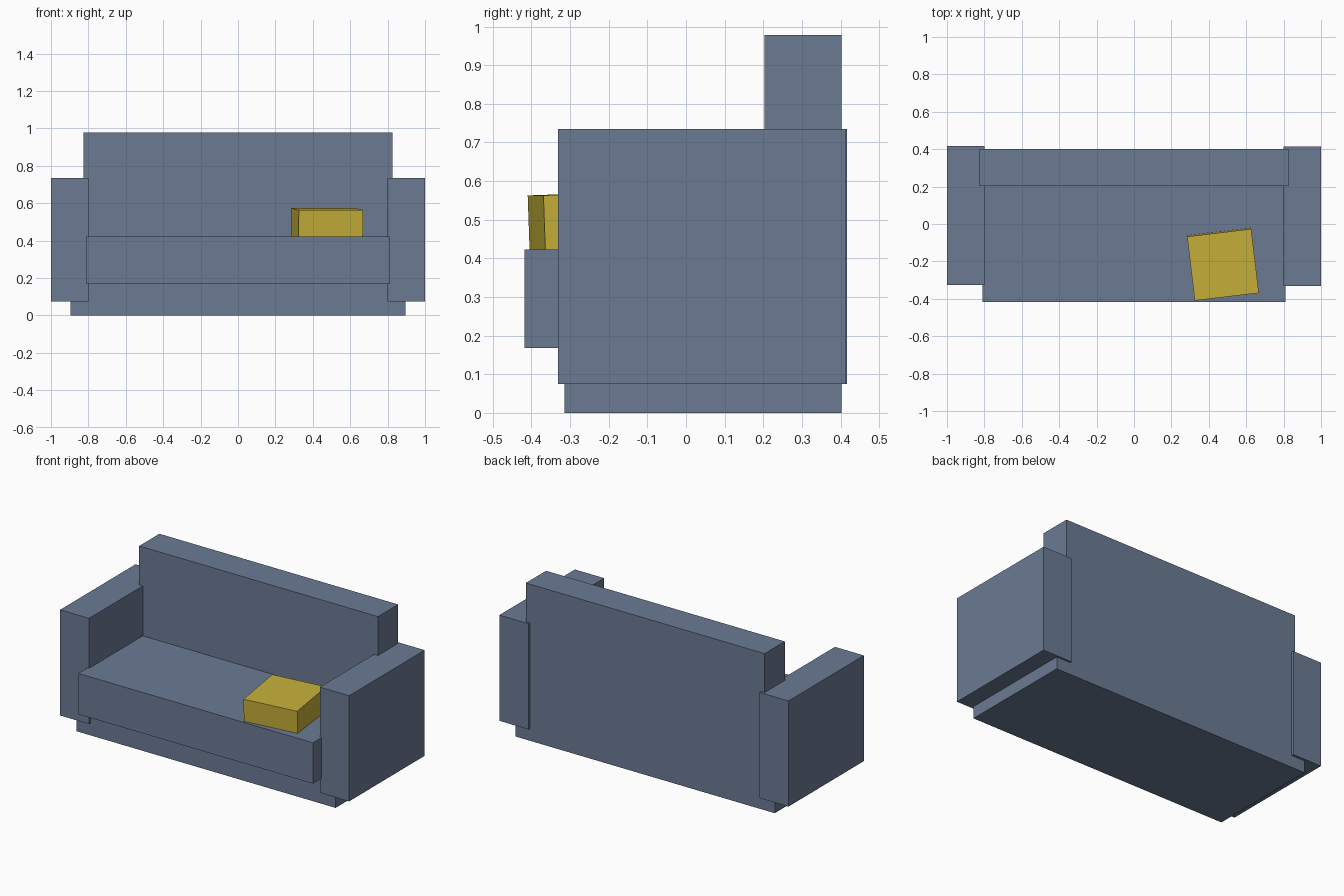
import bpy
import math
from mathutils import Vector

if "Cube" in bpy.data.objects:
    bpy.data.objects.remove(bpy.data.objects["Cube"])


def material(name, color):
    mat = bpy.data.materials.new(name)
    mat.diffuse_color = (*color, 1.0)
    mat.use_nodes = True
    mat.node_tree.nodes["Principled BSDF"].inputs["Base Color"].default_value = mat.diffuse_color
    return mat


slate = material("slate_blue", (0.147, 0.198, 0.296))
mustard = material("mustard_yellow", (0.565, 0.434, 0.041))


def box(name, low, high, mat, rotation=(0, 0, 0)):
    """Flat-sided block spanning two corners, then turned about its centre."""
    low, high = Vector(low), Vector(high)
    bpy.ops.mesh.primitive_cube_add(size=1, location=(low + high) / 2)
    ob = bpy.context.object
    ob.name = name
    ob.scale = high - low
    ob.rotation_euler = rotation
    ob.data.materials.append(mat)
    return ob


# Plinth, seat and backrest
box("base", (-0.895, -0.315, 0), (0.895, 0.402, 0.168), slate)
box("seat", (-0.81, -0.418, 0.168), (0.81, 0.21, 0.423), slate)
box("backrest", (-0.825, 0.203, 0.168), (0.825, 0.402, 0.978), slate)

# Armrests, the left one set very slightly further back
box("left_armrest", (-1.0, -0.327, 0.075), (-0.8, 0.417, 0.735), slate)
box("right_armrest", (0.798, -0.332, 0.075), (1.0, 0.414, 0.735), slate)

# Loose cushion, turned and tipped a little forward
box("cushion", (0.303, -0.388, 0.412), (0.648, -0.043, 0.569), mustard,
    (math.radians(2), 0, math.radians(6.8)))
